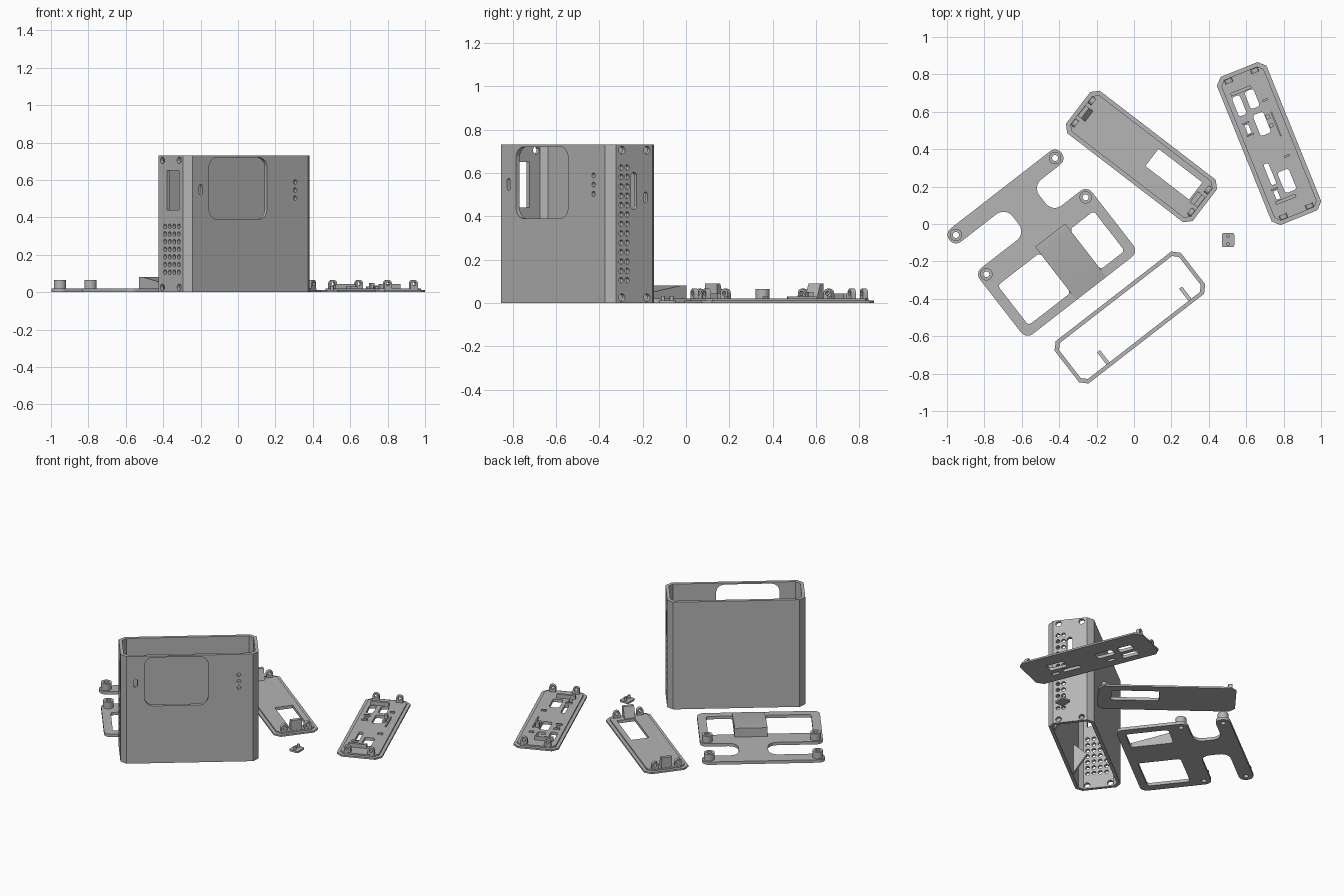
import bpy, bmesh, math
from mathutils import Vector

if "Cube" in bpy.data.objects:
    bpy.data.objects.remove(bpy.data.objects["Cube"])

grey = bpy.data.materials.new("plain_grey")
grey.diffuse_color = (0.46, 0.46, 0.46, 1)
grey.use_nodes = True
grey.node_tree.nodes["Principled BSDF"].inputs["Base Color"].default_value = grey.diffuse_color


def fillet(pts, seg=6):
    """Polygon from (x, y, radius) corners, each rounded by its radius."""
    out = []
    for i, (x, y, r) in enumerate(pts):
        p = Vector((x, y))
        if r == 0:
            out.append(p)
            continue
        a = (Vector(pts[i - 1][:2]) - p).normalized()
        b = (Vector(pts[(i + 1) % len(pts)][:2]) - p).normalized()
        half = a.angle(b) / 2
        c = p + (a + b).normalized() * r / math.sin(half)
        d0 = p + a * r / math.tan(half) - c
        d1 = p + b * r / math.tan(half) - c
        a0 = math.atan2(d0.y, d0.x)
        sweep = (math.atan2(d1.y, d1.x) - a0 + math.pi) % (2 * math.pi) - math.pi
        for k in range(seg + 1):
            t = a0 + sweep * k / seg
            out.append(c + Vector((math.cos(t), math.sin(t))) * r)
    return [p for i, p in enumerate(out) if (p - out[i - 1]).length > 1e-5]


def rect(cx, cy, w, h, r=0.0):
    x, y = w / 2, h / 2
    return fillet([(cx - x, cy - y, r), (cx + x, cy - y, r), (cx + x, cy + y, r), (cx - x, cy + y, r)])


def circle(cx, cy, r):
    return rect(cx, cy, 2 * r, 2 * r, r)


def chamfered(l, w, c):
    return [Vector(p) for p in ((-l + c, -w), (l - c, -w), (l, -w + c), (l, w - c),
                                (l - c, w), (-l + c, w), (-l, w - c), (-l, -w + c))]


AXES = {'z': lambda a, b, h: (a, b, h), 'y': lambda a, b, h: (a, h, b), 'x': lambda a, b, h: (h, a, b)}


def mesh(name, prisms):
    """One object out of prisms: (profile, start, end, axis)."""
    bm = bmesh.new()
    for pts, h0, h1, axis in prisms:
        f = AXES[axis]
        lo = [bm.verts.new(f(p[0], p[1], h0)) for p in pts]
        hi = [bm.verts.new(f(p[0], p[1], h1)) for p in pts]
        bm.faces.new(lo[::-1])
        bm.faces.new(hi)
        n = len(pts)
        for i in range(n):
            j = (i + 1) % n
            bm.faces.new((lo[i], lo[j], hi[j], hi[i]))
    bmesh.ops.recalc_face_normals(bm, faces=bm.faces)
    me = bpy.data.meshes.new(name)
    bm.to_mesh(me)
    bm.free()
    ob = bpy.data.objects.new(name, me)
    bpy.context.collection.objects.link(ob)
    me.materials.append(grey)
    return ob


def build(name, prisms, cuts, loc, angle):
    ob = mesh(name, prisms)
    for group in cuts:
        cutter = mesh("cutter", group)
        cutter.hide_render = True
        mod = ob.modifiers.new("cut", 'BOOLEAN')
        mod.operation, mod.solver, mod.object = 'DIFFERENCE', 'EXACT', cutter
        bpy.context.view_layer.objects.active = ob
        bpy.ops.object.modifier_apply(modifier=mod.name)
        bpy.data.objects.remove(cutter)
    bpy.ops.object.select_all(action='DESELECT')
    ob.select_set(True)
    bpy.context.view_layer.objects.active = ob
    bpy.ops.object.shade_smooth_by_angle(angle=math.radians(30))
    ob.location = (*loc, 0)
    ob.rotation_euler.z = math.radians(angle)
    return ob


L, W, C, WALL, H = 0.427, 0.143, 0.036, 0.021, 0.73

# Sleeve: open top and bottom, window, vents, ports and screw holes
place = ((-0.022, -0.5), 37.8)
front = [rect(-0.083, 0.555, 0.393, 0.33, 0.055), rect(-0.335, 0.547, 0.022, 0.056, 0.011)]
front += [circle(0.304, z, 0.012) for z in (0.503, 0.546, 0.589)]
screws = [circle(v, z, 0.018) for v in (-0.073, 0.073) for z in (0.025, 0.705)]
right = screws + [circle(v, 0.105 + 0.0433 * i, 0.0125) for v in (-0.077, -0.042) for i in range(13)]
right += [rect(-0.003, 0.517, 0.034, 0.17, 0.016), rect(0.067, 0.487, 0.022, 0.05, 0.011)]
left = screws + [circle(v, 0.107 + 0.0408 * i, 0.0125) for v in (-0.07, -0.03, 0.01, 0.05) for i in range(7)]
left += [rect(-0.019, 0.545, 0.106, 0.21)]
cuts = [(p, -0.2, -0.1, 'y') for p in front]
cuts += [(p, 0.38, 0.5, 'x') for p in right] + [(p, -0.5, -0.38, 'x') for p in left]
build("sleeve", [(chamfered(L, W, C), 0, H, 'z')],
      [[(chamfered(L - WALL, W - WALL, C - 0.009), -0.1, H + 0.1, 'z')], cuts], *place)

# Triangular ribs inside the front wall
rib = [(-0.125, 0.02), (-0.04, 0.14), (-0.04, 0.15), (-0.125, 0.23)]
build("inner_ribs", [(rib, u - 0.01, u + 0.01, 'x') for u in (-0.243, 0.312)], [], *place)

# Mounting bracket: bar, web and frame in one plate
place = ((-0.687, 0.147), 37.8)
outline = fillet([(-0.38, 0.045, .044), (-0.38, -0.045, .044), (-0.035, -0.045, .06), (-0.035, -0.222, .06),
                  (-0.38, -0.222, .044), (-0.38, -0.67, .044), (0.38, -0.67, .044), (0.38, -0.222, .044),
                  (0.147, -0.222, .06), (0.147, -0.045, .06), (0.38, -0.045, .044), (0.38, 0.045, .044)])
posts = [(s * 0.3355, v) for s in (-1, 1) for v in (0, -0.266)]
bores = [(circle(u, v, 0.016), -0.1, 0.2, 'z') for u, v in posts]
windows = [(rect(-0.1825, -0.485, 0.285, 0.27, 0.02), -0.1, 0.1, 'z'),
           (rect(0.244, -0.485, 0.162, 0.27, 0.02), -0.1, 0.1, 'z')]
build("bracket_plate", [(outline, 0, 0.02, 'z')], [bores + windows], *place)
build("bracket_standoffs", [(circle(u, v, 0.033), 0.015, 0.065, 'z') for u, v in posts], [bores], *place)
ramp = [(-0.31, 0), (-0.31, 0.08), (-0.345, 0.08), (-0.669, 0.021), (-0.669, 0)]
build("bracket_ramp", [(ramp, -0.04, 0.163, 'x')], [], *place)


# Lids: stepped chamfered plate with upright screw lugs at both ends
def lid(name, holes, place):
    cutters = [(h, -0.1, 0.1, 'z') for h in holes]
    build(name + "_base", [(chamfered(L, W, C), 0, 0.011, 'z')], [cutters], *place)
    build(name + "_step", [(chamfered(L - WALL, W - WALL, C - 0.009), 0.011, 0.02, 'z')], [cutters], *place)
    lugs, lug_bores = [], []
    for s in (-1, 1):
        for v in (-0.075, 0.075):
            shape = fillet([(v - 0.021, 0.012, 0), (v + 0.021, 0.012, 0),
                            (v + 0.021, 0.066, 0.02), (v - 0.021, 0.066, 0.02)])
            lugs.append((shape, s * 0.391 - 0.012, s * 0.391 + 0.012, 'x'))
            lug_bores.append((circle(v, 0.045, 0.01), s * 0.391 - 0.05, s * 0.391 + 0.05, 'x'))
    build(name + "_lugs", lugs, [lug_bores], *place)


# Lid with one window and a wedge clip at each end
place = ((0.04, 0.361), -37.5)
lid("window_lid", [rect(0.195, 0.03, 0.295, 0.116)], place)
clips = [([(s * 0.403, 0.012), (s * 0.403, 0.09), (s * 0.38, 0.09), (s * 0.35, 0.012)], -0.035, 0.035, 'y')
         for s in (-1, 1)]
build("window_lid_clips", clips, [], *place)

# Lid with port openings, retaining bars and small pegs
place = ((0.722, 0.43), -68)
ports = [(-0.247, -0.072, 0.11, 0.045, 0.015), (-0.255, 0.005, 0.10, 0.052, 0.015),
         (-0.112, 0.004, 0.12, 0.06, 0.015), (-0.114, -0.075, 0.05, 0.022, 0.006),
         (0.153, -0.057, 0.12, 0.028, 0.01), (0.221, 0.014, 0.12, 0.065, 0.015),
         (0.27, -0.064, 0.05, 0.022, 0.006)]
lid("port_lid", [rect(*p) for p in ports], place)
bars = [(rect(-0.318, -0.034, 0.018, 0.118), 0.045), (rect(0.31, -0.03, 0.018, 0.118), 0.045),
        (rect(-0.083, 0.074, 0.14, 0.008), 0.03), (rect(-0.224, 0.067, 0.012, 0.03), 0.03),
        (rect(0.097, 0.064, 0.012, 0.03), 0.03), (rect(-0.135, 0.048, 0.025, 0.022), 0.05),
        (rect(-0.085, 0.048, 0.02, 0.022), 0.035)]
bars += [(rect(u, v, 0.008, 0.04), 0.03) for u, v in
         ((-0.148, -0.075), (-0.08, -0.075), (0.236, -0.064), (0.304, -0.064))]
build("port_lid_bars", [(p, 0.015, top, 'z') for p, top in bars], [], *place)

# Small button plate with two pegs
place = ((0.503, -0.086), 0)
build("button_plate", [(rect(0, 0, 0.066, 0.075, 0.01), 0, 0.012, 'z')], [], *place)
build("button_pegs", [(circle(0, y, 0.009), 0.008, 0.032, 'z') for y in (-0.02, 0.02)], [], *place)
